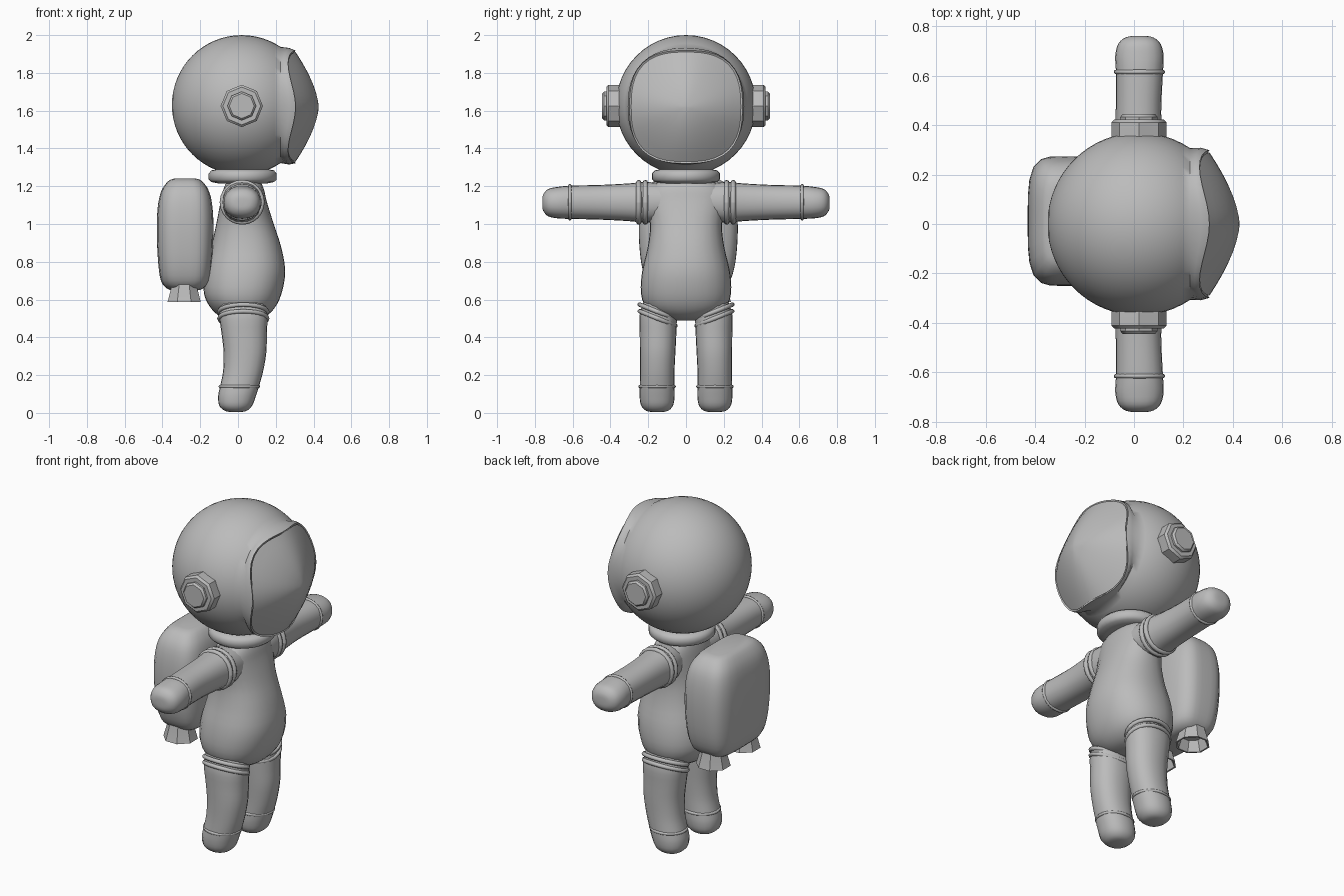
import bpy, bmesh, math
from mathutils import Vector, Matrix

if "Cube" in bpy.data.objects:
    bpy.data.objects.remove(bpy.data.objects["Cube"])

grey = bpy.data.materials.new("suit grey")
grey.use_nodes = True
COLOUR = (0.5, 0.5, 0.5, 1)
grey.diffuse_color = COLOUR
grey.node_tree.nodes["Principled BSDF"].inputs["Base Color"].default_value = COLOUR


def finish(name, bm, angle=40):
    bmesh.ops.recalc_face_normals(bm, faces=bm.faces)
    mesh = bpy.data.meshes.new(name)
    bm.to_mesh(mesh)
    bm.free()
    mesh.materials.append(grey)
    ob = bpy.data.objects.new(name, mesh)
    bpy.context.collection.objects.link(ob)
    bpy.ops.object.select_all(action="DESELECT")
    ob.select_set(True)
    bpy.context.view_layer.objects.active = ob
    bpy.ops.object.shade_smooth_by_angle(angle=math.radians(angle))
    return ob


def skin(name, rings, angle=40, caps=(True, True)):
    """Bridge rings of points into a tube."""
    bm = bmesh.new()
    rows = [[bm.verts.new(p) for p in ring] for ring in rings]
    n = len(rows[0])
    for a, b in zip(rows, rows[1:]):
        for i in range(n):
            j = (i + 1) % n
            bm.faces.new((a[i], a[j], b[j], b[i]))
    if caps[0]:
        bm.faces.new(rows[0])
    if caps[1]:
        bm.faces.new(rows[-1])
    return finish(name, bm, angle)


def smooth(sections, steps=3):
    """Interpolate sections with a spline through each of them."""
    s = [Vector(v) for v in sections]
    out = []
    for i in range(len(s) - 1):
        p, a, b, q = s[max(i - 1, 0)], s[i], s[i + 1], s[min(i + 2, len(s) - 1)]
        for k in range(steps):
            t = k / steps
            out.append(a + (b - p) * t / 2 + (p * 2 - a * 5 + b * 4 - q) * t * t / 2
                       + (a * 3 - p - b * 3 + q) * t ** 3 / 2)
    return out + [s[-1]]


def loft(name, sections, place=lambda u, v, h: (u, v, h), n=20, power=2.0):
    """Sections are (height, centre u, centre v, radius u, radius v)."""
    def ring(h, cu, cv, ru, rv):
        pts = []
        for i in range(n):
            a = math.tau * i / n
            c, s = math.cos(a), math.sin(a)
            k = (abs(c) ** power + abs(s) ** power) ** (-1 / power)
            pts.append(place(cu + ru * c * k, cv + rv * s * k, h))
        return pts
    return skin(name, [ring(*s) for s in smooth(sections)], 60)


def band(name, centre, ru, rv, minor, rot):
    """Thin raised seam around a limb."""
    m = Matrix.Translation(centre) @ rot
    rings = []
    for i in range(24):
        a = math.tau * i / 24
        rings.append([m @ Vector(((ru + minor * math.cos(b)) * math.cos(a),
                                  (rv + minor * math.cos(b)) * math.sin(a),
                                  minor * math.sin(b)))
                      for b in (math.tau * k / 8 for k in range(8))])
    return skin(name, rings + rings[:1], 80, (False, False))


def turned(name, profile, n, place, angle=35, turn=0.0):
    """Lathe a (radius, height) profile."""
    return skin(name, [[place(r * math.cos(math.tau * i / n + turn),
                              r * math.sin(math.tau * i / n + turn), h)
                        for i in range(n)] for r, h in profile], angle)


# Helmet: round shell that turns into a soft square rim around the visor
HX, HZ, R, N = 0.02, 1.63, 0.37, 48


def rim(i, scale, x_of):
    a = math.tau * i / N
    c, s = math.cos(a), math.sin(a)
    k = 0.29 * (abs(c) ** 2.7 + abs(s) ** 2.7) ** (-1 / 2.7) * scale
    return (x_of(a), k * c, HZ - 0.01 + k * s)


def edge_x(a):
    return 0.285 + 0.02 * math.cos(4 * a)


shell = []
for k in range(1, 23):
    t = math.pi * (1 - k / 32)
    shell.append([(HX + R * math.cos(t), R * math.sin(t) * math.cos(math.tau * i / N),
                   HZ + R * math.sin(t) * math.sin(math.tau * i / N)) for i in range(N)])
shell.append([tuple(0.35 * p + 0.65 * q for p, q in
                    zip(shell[-1][i], rim(i, 1.065, lambda a: edge_x(a) - 0.01)))
              for i in range(N)])
shell.append([rim(i, 1.03, edge_x) for i in range(N)])
shell.append([rim(i, 0.985, lambda a: edge_x(a) - 0.008) for i in range(N)])
skin("helmet", shell, 60)

# Visor: domed pane
pane = [[rim(i, t, lambda a: 0.427 + (edge_x(a) - 0.427) * t ** 1.6) for i in range(N)]
        for t in (1, 0.85, 0.7, 0.55, 0.4, 0.25, 0.1, 0.02)]
skin("visor", pane, 60)

# Neck collar
turned("neck_collar", [(0.13, 1.215), (0.165, 1.222), (0.18, 1.236), (0.18, 1.268),
                       (0.165, 1.284), (0.13, 1.29)], 32,
       lambda u, v, h: (u + 0.025, v, h), 60)

# Torso
loft("torso", [(0.49, 0.025, 0, 0.05, 0.05), (0.505, 0.025, 0, 0.11, 0.12),
               (0.55, 0.025, 0, 0.165, 0.205), (0.63, 0.025, 0, 0.205, 0.238),
               (0.75, 0.037, 0, 0.213, 0.232), (0.88, 0.043, 0, 0.185, 0.202),
               (1.0, 0.037, 0, 0.152, 0.19), (1.12, 0.03, 0, 0.122, 0.21),
               (1.18, 0.03, 0, 0.108, 0.2), (1.22, 0.03, 0, 0.09, 0.15),
               (1.235, 0.03, 0, 0.06, 0.1)], n=28, power=2.3)

for side, s in (("left", 1), ("right", -1)):
    # Ear piece: stepped octagon
    def ear(u, v, h, s=s):
        return (HX + u, s * h, HZ - 0.005 + v)
    turned(side + "_ear_disc", [(0.11, 0.33), (0.112, 0.375), (0.112, 0.41), (0.1, 0.422)],
           8, ear)
    turned(side + "_ear_cap", [(0.076, 0.41), (0.076, 0.433), (0.066, 0.444)], 8, ear)

    # Arm, straight out to a rounded mitten
    loft(side + "_arm", [(0.13, 0.03, 1.115, 0.1, 0.1), (0.22, 0.022, 1.115, 0.105, 0.108),
                         (0.3, 0.02, 1.115, 0.098, 0.1), (0.45, 0.018, 1.115, 0.092, 0.092),
                         (0.61, 0.022, 1.115, 0.095, 0.088),
                         (0.68, 0.022, 1.113, 0.098, 0.083),
                         (0.73, 0.022, 1.113, 0.085, 0.072),
                         (0.755, 0.022, 1.113, 0.055, 0.045),
                         (0.761, 0.022, 1.113, 0.02, 0.02)],
         lambda u, v, h, s=s: (u, s * h, v), power=2.3)
    across = Matrix.Rotation(math.pi / 2, 4, "X")
    band(side + "_wrist_seam", (0.022, s * 0.615, 1.115), 0.095, 0.088, 0.009, across)
    for y in (0.215, 0.25):
        band(side + "_shoulder_seam", (0.022, s * y, 1.115), 0.105, 0.105, 0.014, across)

    # Leg, bent a little at the knee
    loft(side + "_leg", [(0.004, -0.012, 0.153, 0.025, 0.025), (0.012, -0.012, 0.153, 0.06, 0.06),
                         (0.04, -0.012, 0.153, 0.088, 0.085), (0.09, -0.005, 0.153, 0.1, 0.093),
                         (0.14, 0.008, 0.153, 0.103, 0.092), (0.22, 0.027, 0.152, 0.106, 0.091),
                         (0.32, 0.037, 0.15, 0.113, 0.094), (0.42, 0.033, 0.148, 0.12, 0.097),
                         (0.52, 0.028, 0.146, 0.128, 0.099), (0.6, 0.025, 0.13, 0.12, 0.09)],
         lambda u, v, h, s=s: (u, s * v, h), power=2.3)
    band(side + "_ankle_seam", (0.007, s * 0.153, 0.14), 0.102, 0.092, 0.008, Matrix())
    tilt = Matrix.Rotation(s * math.radians(22), 4, "X")
    for z in (0.5, 0.535):
        band(side + "_thigh_seam", (0.028, s * 0.15, z), 0.127, 0.102, 0.012, tilt)

    # Thruster nozzle: open flared octagon
    turned(side + "_nozzle", [(0.06, 0.72), (0.07, 0.685), (0.072, 0.67), (0.095, 0.588),
                              (0.085, 0.588), (0.06, 0.66)], 8,
           lambda u, v, h, s=s: (u - 0.285, v + 0.01 + s * 0.14, h), turn=math.pi / 8)

# Backpack: pillowy box
loft("backpack", [(0.648, -0.28, 0.012, 0.06, 0.13), (0.658, -0.28, 0.012, 0.095, 0.18),
                  (0.7, -0.28, 0.012, 0.128, 0.222), (0.8, -0.28, 0.012, 0.143, 0.25),
                  (0.95, -0.28, 0.012, 0.15, 0.262), (1.08, -0.28, 0.012, 0.146, 0.256),
                  (1.17, -0.28, 0.012, 0.128, 0.232), (1.225, -0.28, 0.012, 0.092, 0.185),
                  (1.24, -0.28, 0.012, 0.06, 0.14)], n=32, power=4)
